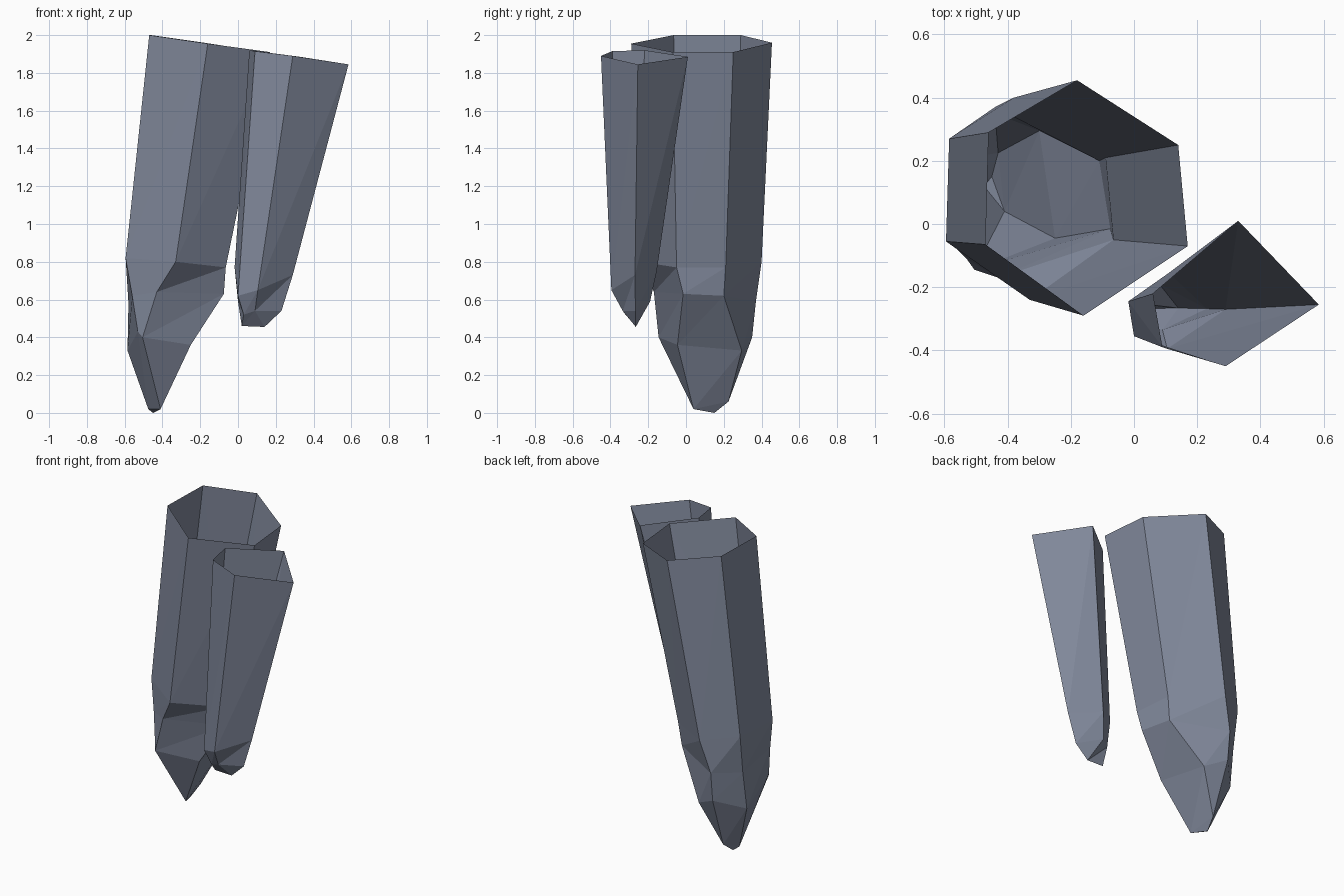
import bpy
import bmesh

# One slate-coloured material for both crystals
slate = bpy.data.materials.new("slate blue grey")
slate.diffuse_color = (0.22, 0.25, 0.33, 1.0)


def crystal(name, rings, apex):
    """Loft faceted cross-sections from the open rim down to a blunt tip."""
    bm = bmesh.new()
    verts = {}

    def vert(p):
        if p not in verts:
            verts[p] = bm.verts.new(p)
        return verts[p]

    def tri(*points):
        if len(set(points)) == 3:
            bm.faces.new([vert(p) for p in points])

    n = len(rings[0])
    for upper, lower in zip(rings, rings[1:]):
        for i in range(n):
            j = (i + 1) % n
            tri(lower[i], lower[j], upper[j])
            tri(lower[i], upper[j], upper[i])
    # Close the tip
    for i in range(n):
        tri(rings[-1][(i + 1) % n], rings[-1][i], apex)
    # Merge coplanar triangles into flat facets
    bmesh.ops.dissolve_limit(bm, angle_limit=0.02, verts=bm.verts, edges=bm.edges)
    mesh = bpy.data.meshes.new(name)
    bm.to_mesh(mesh)
    bm.free()
    mesh.materials.append(slate)
    obj = bpy.data.objects.new(name, mesh)
    bpy.context.collection.objects.link(obj)
    return obj


# Large six-sided crystal: rim, shoulder, chipped middle, lower bevel, tip
crystal("large_crystal", [
    [(-.47, -.065, 2.0), (-.16, -.29, 1.955), (.17, -.07, 1.91),
     (.14, .25, 1.91), (-.18, .455, 1.96), (-.46, .29, 2.0)],
    [(-.595, -.055, .82), (-.33, -.24, .80), (-.065, -.05, .77),
     (-.09, .21, .77), (-.38, .40, .80), (-.585, .27, .83)],
    [(-.56, -.08, .62), (-.43, -.17, .64), (-.075, -.015, .63),
     (-.11, .20, .62), (-.44, .37, .59), (-.58, .235, .58)],
    [(-.53, -.11, .43), (-.505, -.145, .40), (-.25, -.045, .36),
     (-.30, .295, .33), (-.44, .35, .40), (-.585, .20, .33)],
    [(-.475, .12, .02), (-.41, .04, .02), (-.41, .04, .02),
     (-.43, .225, .06), (-.43, .225, .06), (-.475, .12, .02)],
], (-.45, .15, 0.0))

# Small five-sided crystal: rim, shoulder, bevel, ridge tip
crystal("small_crystal", [
    [(.06, -.22, 1.92), (.09, -.39, 1.915), (.29, -.45, 1.89),
     (.585, -.255, 1.845), (.33, .01, 1.885)],
    [(-.018, -.245, .77), (0.0, -.355, .62), (.105, -.395, .65),
     (.29, -.27, .73), (.11, -.155, .75)],
    [(0.0, -.25, .59), (.03, -.32, .52), (.09, -.335, .54),
     (.23, -.268, .54), (.08, -.19, .59)],
    [(.02, -.268, .46), (.02, -.268, .46), (.14, -.266, .455),
     (.14, -.266, .455), (.14, -.266, .455)],
], (.02, -.268, .46))
